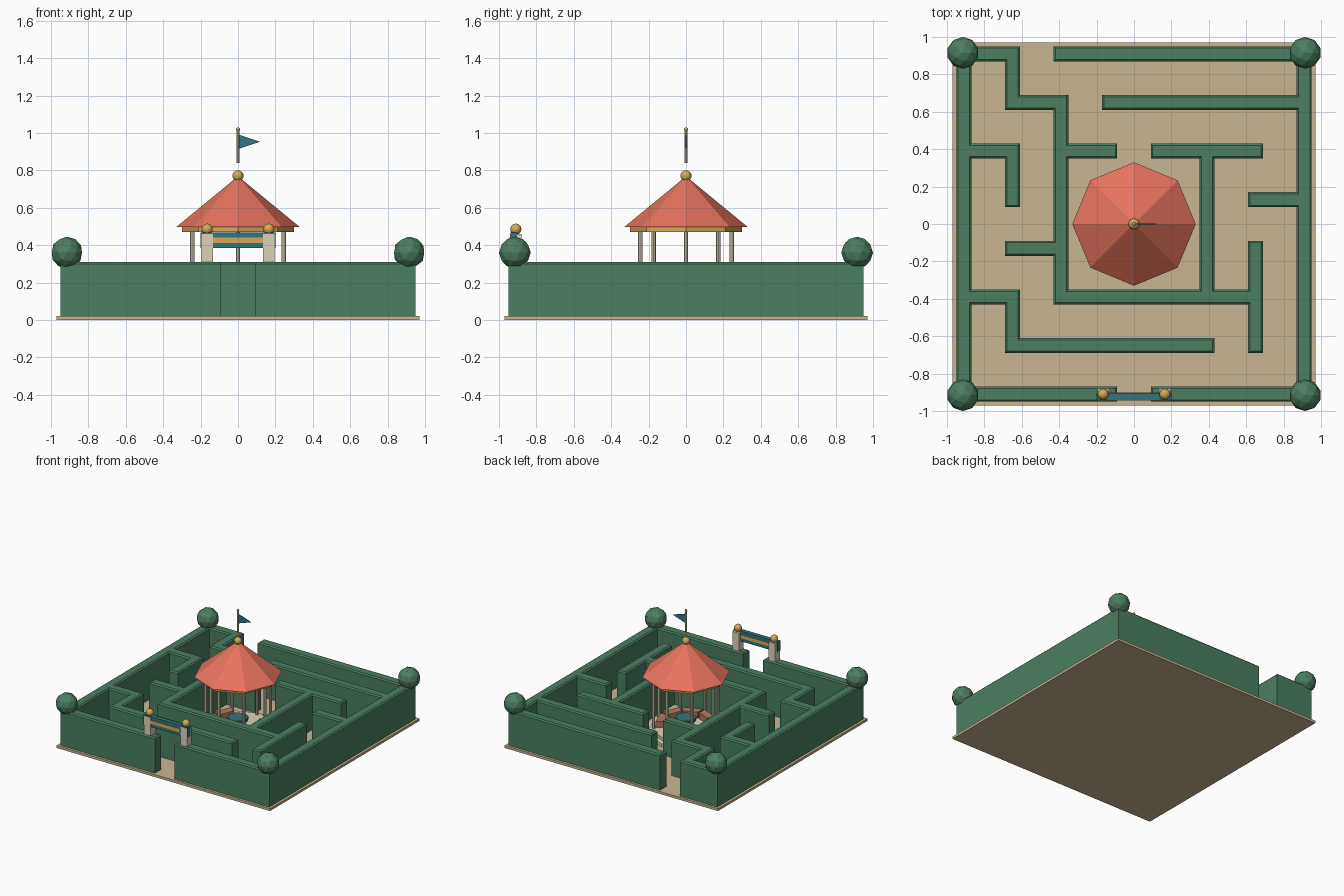
import bpy, bmesh
from math import cos, sin, pi, tau

if "Cube" in bpy.data.objects:
    bpy.data.objects.remove(bpy.data.objects["Cube"])

def mat(name, *rgb):
    m = bpy.data.materials.new(name)
    m.diffuse_color = (*rgb, 1)
    m.use_nodes = True
    m.node_tree.nodes["Principled BSDF"].inputs["Base Color"].default_value = m.diffuse_color
    return m

GREEN = mat("hedge_green", 0.07, 0.21, 0.12)
SAND = mat("sand", 0.58, 0.47, 0.29)
STONE = mat("stone", 0.72, 0.65, 0.48)
RED = mat("roof_red", 0.80, 0.17, 0.11)
GOLD = mat("gold", 0.68, 0.40, 0.10)
TEAL = mat("teal", 0.03, 0.18, 0.21)
WOOD = mat("bench_wood", 0.42, 0.20, 0.13)

def finish(name, bm, material):
    bmesh.ops.recalc_face_normals(bm, faces=bm.faces)
    me = bpy.data.meshes.new(name)
    bm.to_mesh(me)
    bm.free()
    ob = bpy.data.objects.new(name, me)
    bpy.context.collection.objects.link(ob)
    me.materials.append(material)
    return ob

def box(name, x0, x1, y0, y1, z0, z1, material):
    bm = bmesh.new()
    bmesh.ops.create_cube(bm, size=1)
    for v in bm.verts:
        v.co = (x1 if v.co.x > 0 else x0, y1 if v.co.y > 0 else y0, z1 if v.co.z > 0 else z0)
    return finish(name, bm, material)

def cone(name, r0, r1, z0, z1, n, material, x=0, y=0):
    bm = bmesh.new()
    bmesh.ops.create_cone(bm, cap_ends=True, segments=n, radius1=r0, radius2=r1, depth=z1 - z0)
    bmesh.ops.translate(bm, verts=bm.verts, vec=(x, y, (z0 + z1) / 2))
    return finish(name, bm, material)

def ball(name, x, y, z, r, material, smooth=False):
    bm = bmesh.new()
    if smooth:
        bmesh.ops.create_uvsphere(bm, u_segments=12, v_segments=8, radius=r)
    else:
        bmesh.ops.create_icosphere(bm, subdivisions=2, radius=r)
    bmesh.ops.translate(bm, verts=bm.verts, vec=(x, y, z))
    for f in bm.faces:
        f.smooth = smooth
    return finish(name, bm, material)

def prism(name, pts, z0, z1, material):
    bm = bmesh.new()
    f = bm.faces.new([bm.verts.new((x, y, z0)) for x, y in pts])
    up = bmesh.ops.extrude_face_region(bm, geom=[f], use_keep_orig=True)["geom"]
    for v in up:
        if isinstance(v, bmesh.types.BMVert):
            v.co.z = z1
    return finish(name, bm, material)

# Ground slab
box("ground_slab", -0.97, 0.97, -0.97, 0.97, 0, 0.02, SAND)

# Hedge runs as grid lines 0..7 (0.26 apart): x0, y0, x1, y1
RUNS = [(0, 0, 0, 7), (7, 0, 7, 7), (0, 0, 3, 0), (4, 0, 7, 0), (0, 7, 1, 7), (2, 7, 7, 7),
        (1, 6, 1, 7), (1, 6, 2, 6), (2, 2, 2, 6), (3, 6, 7, 6), (2, 5, 3, 5), (4, 5, 6, 5),
        (5, 2, 5, 5), (0, 5, 1, 5), (1, 4, 1, 5), (6, 4, 7, 4), (1, 3, 2, 3), (2, 2, 6, 2),
        (6, 1, 6, 3), (0, 2, 1, 2), (1, 1, 1, 2), (1, 1, 5, 1)]
filled = {(i, j) for a, b, c, d in RUNS
          for i in range(2 * a, 2 * c + 1) for j in range(2 * b, 2 * d + 1)}
edge = [-0.91 + 0.26 * k + s for k in range(8) for s in (-0.04, 0.04)]
bm = bmesh.new()
grid = {}
def corner(i, j):
    if (i, j) not in grid:
        grid[i, j] = bm.verts.new((edge[i], edge[j], 0.02))
    return grid[i, j]
for i, j in sorted(filled):
    bm.faces.new([corner(i, j), corner(i + 1, j), corner(i + 1, j + 1), corner(i, j + 1)])
geom = bmesh.ops.extrude_face_region(bm, geom=bm.faces[:])["geom"]
bmesh.ops.translate(bm, verts=[g for g in geom if isinstance(g, bmesh.types.BMVert)], vec=(0, 0, 0.28))
tops = [g for g in geom if isinstance(g, bmesh.types.BMFace)]
# Clipped chamfer along the hedge tops
bmesh.ops.inset_region(bm, faces=tops, thickness=0.01, use_even_offset=True, use_boundary=True)
for v in {v for f in tops for v in f.verts}:
    v.co.z = 0.31
finish("hedge_maze", bm, GREEN)

# Corner topiary balls
for sx in (-1, 1):
    for sy in (-1, 1):
        ball("topiary_ball", sx * 0.915, sy * 0.915, 0.36, 0.085, GREEN)

# Entrance gate
for s in (-1, 1):
    box("gate_pier", s * 0.165 - 0.03, s * 0.165 + 0.03, -0.94, -0.88, 0.02, 0.46, STONE)
    ball("gate_finial", s * 0.165, -0.91, 0.485, 0.03, GOLD, True)
box("gate_beam", -0.2, 0.2, -0.938, -0.903, 0.385, 0.468, TEAL)
box("gate_beam_stripe", -0.134, 0.134, -0.943, -0.9, 0.412, 0.44, GOLD)

# Pavilion platform, benches and table
cone("platform_step", 0.32, 0.32, 0.02, 0.045, 8, STONE)
cone("platform_floor", 0.28, 0.28, 0.045, 0.07, 8, STONE)
for k in range(8):
    a, b = k * tau / 8, (k + 1) * tau / 8
    cone("pavilion_post", 0.012, 0.012, 0.07, 0.48, 8, STONE, 0.245 * cos(a), 0.245 * sin(a))
    if k not in (1, 2):
        prism("bench", [(r * cos(t), r * sin(t)) for r, t in
                        ((0.16, a + .04), (0.23, a + .03), (0.23, b - .03), (0.16, b - .04))],
              0.07, 0.12, WOOD)
cone("table_foot", 0.05, 0.03, 0.07, 0.12, 8, STONE)
cone("table_top", 0.08, 0.08, 0.12, 0.145, 8, TEAL)

# Pavilion roof
cone("roof_ring", 0.30, 0.30, 0.47, 0.50, 8, GOLD)
cone("roof", 0.33, 0.01, 0.497, 0.76, 8, RED)
ball("roof_finial", 0, 0, 0.77, 0.03, GOLD, True)

# Flag
cone("flag_pole", 0.008, 0.008, 0.84, 1.02, 8, STONE)
ball("flag_pole_tip", 0, 0, 1.02, 0.01, GOLD, True)
bm = bmesh.new()
for y in (-0.003, 0.003):
    bm.faces.new([bm.verts.new((x, y, z)) for x, z in ((0.005, 0.915), (0.118, 0.953), (0.005, 0.99))])
bmesh.ops.bridge_loops(bm, edges=bm.edges[:])
finish("flag", bm, TEAL)
